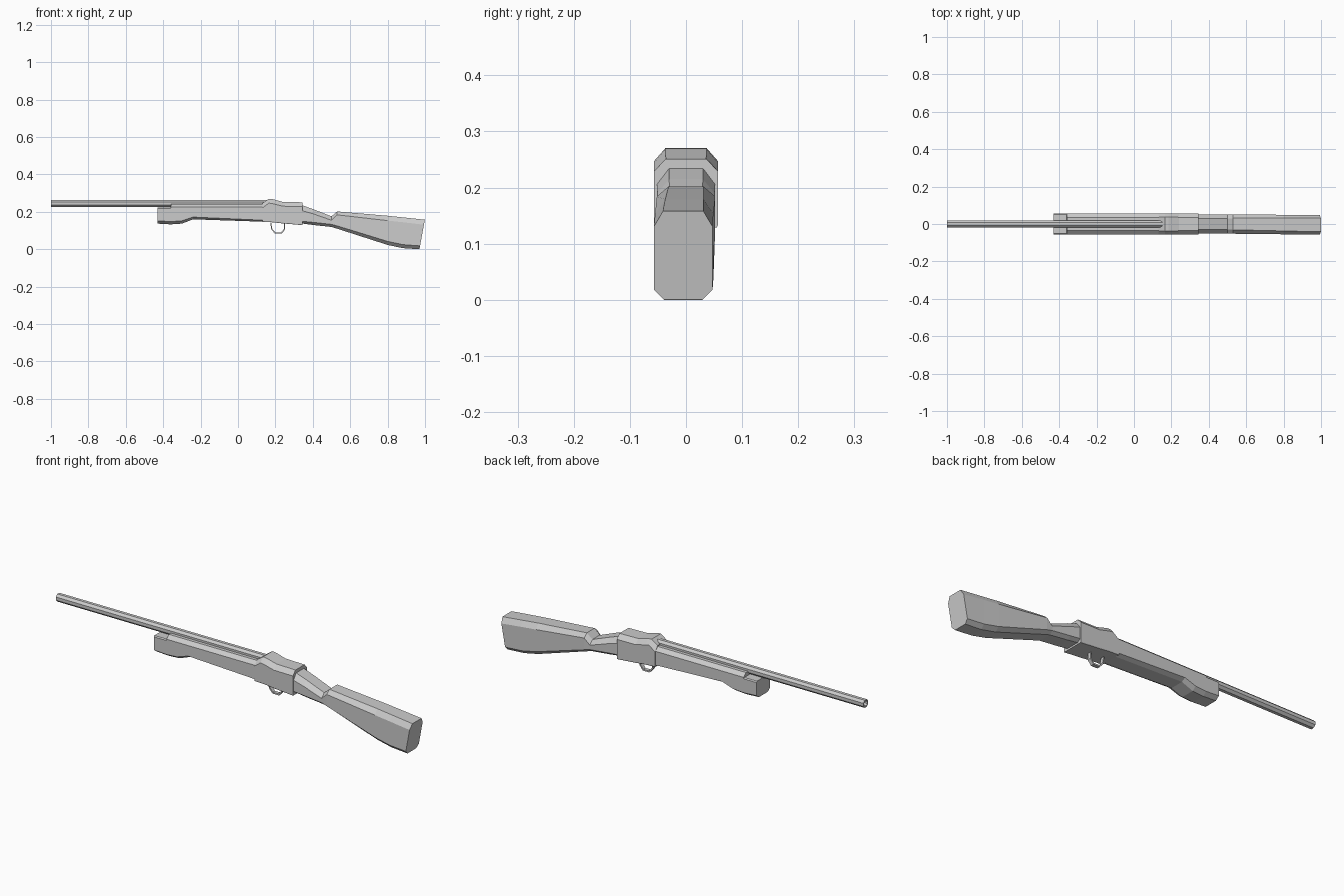
import bpy, bmesh, math


def finish(name, bm):
    bmesh.ops.recalc_face_normals(bm, faces=bm.faces)
    me = bpy.data.meshes.new(name)
    bm.to_mesh(me)
    bm.free()
    ob = bpy.data.objects.new(name, me)
    bpy.context.collection.objects.link(ob)
    return ob


def loft(name, rings, cap=True, closed=False):
    """Skin a series of equal-length rings of points."""
    bm = bmesh.new()
    vr = [[bm.verts.new(p) for p in r] for r in rings]
    pairs = list(zip(vr, vr[1:])) + ([(vr[-1], vr[0])] if closed else [])
    for a, b in pairs:
        n = len(a)
        for i in range(n):
            j = (i + 1) % n
            bm.faces.new((a[i], a[j], b[j], b[i]))
    if cap and not closed:
        bm.faces.new(vr[0])
        bm.faces.new(vr[-1])
    return finish(name, bm)


def section(x_top, x_low, top, shoulder, low, bottom, w_top, w, w_bot, cy=0):
    """Chamfered eight-sided section, optionally slanted along x."""
    half = [(w_top, top), (w, shoulder), (w, low), (w_bot, bottom)]
    pts = half + [(-y, z) for y, z in reversed(half)]
    return [(x_low + (x_top - x_low) * (z - bottom) / (top - bottom), y + cy, z)
            for y, z in pts]


def octagon(x, r, z=0.244):
    a = [math.radians(22.5 + 45 * i) for i in range(8)]
    k = r / math.cos(math.radians(22.5))
    return [(x, k * math.cos(t), z + k * math.sin(t)) for t in a]


# barrel with an open bore
loft("barrel", [octagon(0.17, 0.019), octagon(-1, 0.019),
                octagon(-1, 0.013), octagon(-0.9, 0.013)])

# fore-end: low nose, then raised shoulders beside the barrel
loft("fore_end", [section(x, x, t, s, l, b, wt, 0.055, 0.034) for x, t, s, l, b, wt in [
    (-0.43, 0.223, 0.218, 0.152, 0.137, 0.05),
    (-0.36, 0.223, 0.218, 0.148, 0.133, 0.05),
    (-0.359, 0.242, 0.225, 0.148, 0.133, 0.036),
    (-0.30, 0.242, 0.225, 0.152, 0.137, 0.036),
    (-0.24, 0.242, 0.225, 0.172, 0.160, 0.036),
    (0.14, 0.242, 0.225, 0.155, 0.147, 0.036)]])

# receiver with a humped top and flat underside
loft("receiver", [section(x, x, t, s, b + 0.004, b, wt, 0.057, 0.055) for x, t, s, b, wt in [
    (0.132, 0.247, 0.222, 0.146, 0.036),
    (0.165, 0.270, 0.247, 0.145, 0.037),
    (0.185, 0.268, 0.244, 0.144, 0.037),
    (0.24, 0.253, 0.230, 0.138, 0.036),
    (0.345, 0.251, 0.229, 0.129, 0.036)]])

# stock: sloping wrist, notch, comb and butt
loft("stock", [section(*s) for s in [
    (0.34, 0.34, 0.236, 0.207, 0.150, 0.138, 0.030, 0.052, 0.034),
    (0.40, 0.40, 0.215, 0.190, 0.144, 0.130, 0.030, 0.051, 0.034),
    (0.50, 0.50, 0.176, 0.155, 0.133, 0.119, 0.029, 0.050, 0.033),
    (0.53, 0.53, 0.202, 0.184, 0.125, 0.110, 0.031, 0.052, 0.033),
    (0.80, 0.80, 0.179, 0.153, 0.042, 0.023, 0.034, 0.052, 0.033, -0.003),
    (0.885, 0.88, 0.170, 0.144, 0.025, 0.006, 0.035, 0.052, 0.033, -0.004),
    (0.999, 0.97, 0.158, 0.131, 0.018, 0.0, 0.036, 0.052, 0.034, -0.005)]])

# trigger guard: thin bent strip
path = [(0.172, 0.142), (0.178, 0.106), (0.198, 0.083), (0.234, 0.083),
        (0.252, 0.106), (0.250, 0.140)]
cx, cz, k = 0.214, 0.135, 0.86
loft("trigger_guard", [[(x, -0.009, z), (x, 0.009, z),
                        (cx + (x - cx) * k, 0.009, cz + (z - cz) * k),
                        (cx + (x - cx) * k, -0.009, cz + (z - cz) * k)] for x, z in path])
